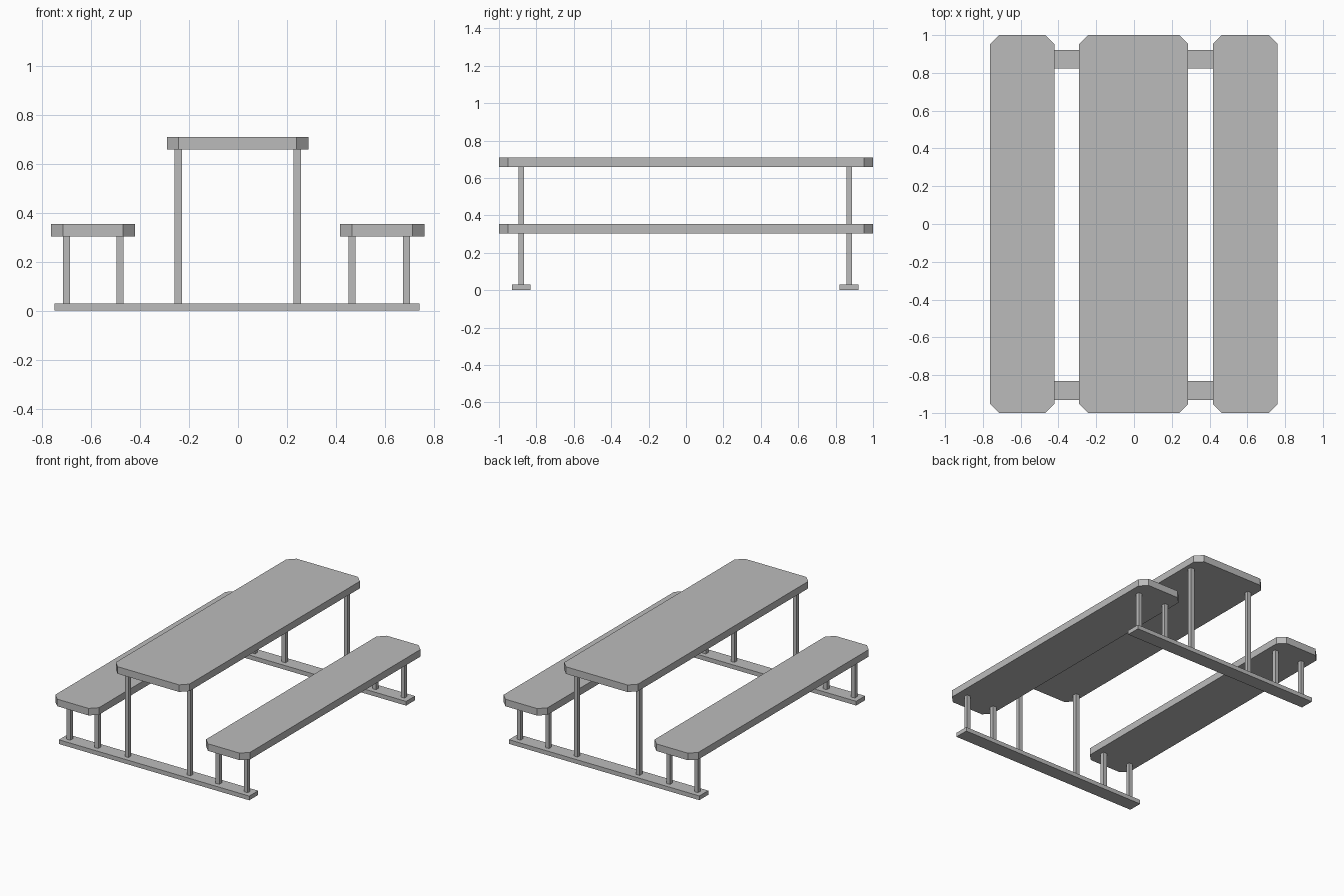
import bpy
import bmesh

cube = bpy.data.objects.get("Cube")
if cube:
    bpy.data.objects.remove(cube)

grey = bpy.data.materials.new("plain_grey")
grey.use_nodes = True
grey.diffuse_color = (0.5, 0.5, 0.5, 1)
grey.node_tree.nodes["Principled BSDF"].inputs["Base Color"].default_value = grey.diffuse_color


def block(name, low, high, corner=0):
    """Box between two corners; corner cuts its vertical edges at 45 degrees."""
    bm = bmesh.new()
    bmesh.ops.create_cube(bm, size=1)
    for v in bm.verts:
        v.co = [(a + b) / 2 + c * (b - a) for a, b, c in zip(low, high, v.co)]
    if corner:
        upright = [e for e in bm.edges
                   if abs(e.verts[0].co.z - e.verts[1].co.z) > 0.01]
        bmesh.ops.bevel(bm, geom=upright, offset=corner, segments=1,
                        affect='EDGES', offset_type='OFFSET')
    mesh = bpy.data.meshes.new(name)
    bm.to_mesh(mesh)
    bm.free()
    mesh.materials.append(grey)
    obj = bpy.data.objects.new(name, mesh)
    bpy.context.collection.objects.link(obj)


THICK = 0.05      # plank thickness
CUT = 0.048       # clipped plank corners
RAIL = 0.03       # floor rail height
HALF_POST = 0.0145
TABLE_Z, BENCH_Z = 0.659, 0.303

# Planks: table top and two benches
for name, x0, x1, z in (("table_top", -0.29, 0.287, TABLE_Z),
                        ("right_bench", -0.763, -0.421, BENCH_Z),
                        ("left_bench", 0.417, 0.761, BENCH_Z)):
    block(name, (x0, -1, z), (x1, 1, z + THICK), CUT)

# Floor rails, each carrying two table posts and four bench posts
posts = (("right_bench_outer_post", -0.7, BENCH_Z),
         ("right_bench_inner_post", -0.481, BENCH_Z),
         ("table_right_post", -0.244, TABLE_Z),
         ("table_left_post", 0.242, TABLE_Z),
         ("left_bench_inner_post", 0.466, BENCH_Z),
         ("left_bench_outer_post", 0.688, BENCH_Z))
for end, y in (("front", -0.881), ("back", 0.872)):
    block(end + "_floor_rail", (-0.75, y - 0.05, 0), (0.74, y + 0.05, RAIL))
    for name, x, top in posts:
        block(end + "_" + name, (x - HALF_POST, y - HALF_POST, RAIL),
              (x + HALF_POST, y + HALF_POST, top))
